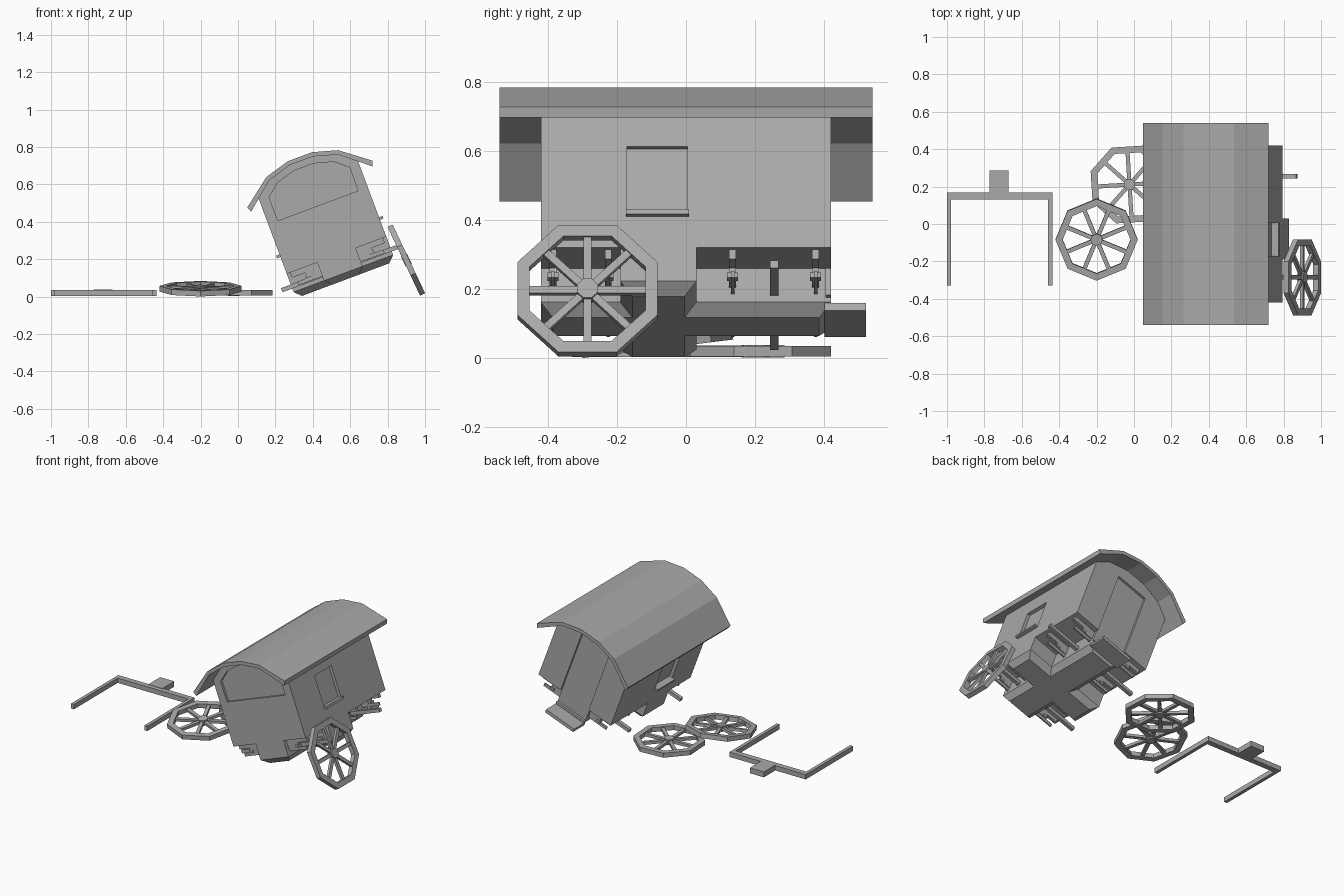
import bpy, bmesh, math
from mathutils import Matrix, Vector

if "Cube" in bpy.data.objects:
    bpy.data.objects.remove(bpy.data.objects["Cube"])

grey = bpy.data.materials.new("plain grey")
grey.use_nodes = True
COLOUR = (0.4, 0.4, 0.4, 1)
grey.diffuse_color = COLOUR
grey.node_tree.nodes["Principled BSDF"].inputs["Base Color"].default_value = COLOUR

# Frame of the tilted wagon: its underside centre is the origin
WAGON = Matrix.Translation((0.572, 0, 0.1)) @ Matrix.Rotation(math.radians(-20.5), 4, 'Y')
PLANES = {"xy": lambda a, b, c: (a, b, c),
          "xz": lambda a, b, c: (a, c, b),
          "yz": lambda a, b, c: (c, a, b)}


def add_prism(bm, outline, lo, hi, plane="xy"):
    """Extrude an outline drawn in a plane from lo to hi; return the lo face."""
    place = PLANES[plane]
    rings = [[bm.verts.new(place(a, b, c)) for a, b in outline] for c in (lo, hi)]
    low = bm.faces.new(rings[0])
    bm.faces.new(rings[1])
    n = len(outline)
    for i in range(n):
        j = (i + 1) % n
        bm.faces.new((rings[0][i], rings[0][j], rings[1][j], rings[1][i]))
    return low


def rect(a0, a1, b0, b1):
    return [(a0, b0), (a1, b0), (a1, b1), (a0, b1)]


def add_box(bm, x, y, z):
    add_prism(bm, rect(*x, *y), *z)


def finish(name, bm, matrix=Matrix.Identity(4)):
    bmesh.ops.recalc_face_normals(bm, faces=bm.faces)
    mesh = bpy.data.meshes.new(name)
    bm.to_mesh(mesh)
    bm.free()
    mesh.materials.append(grey)
    obj = bpy.data.objects.new(name, mesh)
    obj.matrix_world = matrix
    bpy.context.collection.objects.link(obj)
    return obj


def prism(name, outline, lo, hi, plane="xy", matrix=WAGON):
    bm = bmesh.new()
    add_prism(bm, outline, lo, hi, plane)
    return finish(name, bm, matrix)


def box(name, x, y, z, matrix=WAGON):
    return prism(name, rect(*x, *y), *z, matrix=matrix)


def cut(target, cutter):
    mod = target.modifiers.new("recess", 'BOOLEAN')
    mod.operation, mod.solver, mod.object = 'DIFFERENCE', 'EXACT', cutter
    bpy.context.view_layer.update()
    bpy.context.view_layer.objects.active = target
    bpy.ops.object.modifier_apply(modifier=mod.name)


def mirrored(half):
    """Complete a right-hand outline, listed towards the centre, with its left half."""
    return half + [(-a, b) for a, b in reversed(half)]


# Wagon body with an arched top
body = prism("wagon_body", mirrored([(0.284, 0.129), (0.284, 0.562), (0.2, 0.632), (0.07, 0.67)]),
             -0.42, 0.42, "xz")

# Cross-shaped undercarriage with a chamfered underside
quarter = [(0.11, -0.42), (0.11, -0.19), (0.284, -0.19), (0.284, 0.03), (0.11, 0.03), (0.11, 0.42)]
bm = bmesh.new()
under = add_prism(bm, mirrored(quarter), 0.025, 0.135)
bmesh.ops.recalc_face_normals(bm, faces=bm.faces)
bmesh.ops.inset_region(bm, faces=[under], thickness=0.035, depth=0.035, use_even_offset=True)
undercarriage = finish("undercarriage", bm, WAGON)

# Recesses: front opening, back door and side windows
cutters = [
    prism("front_cutter", mirrored([(0.228, 0.412), (0.23, 0.545), (0.16, 0.603), (0.055, 0.632)]),
          -0.5, -0.405, "xz"),
    prism("door_cutter", rect(-0.11, 0.11, 0.04, 0.585), 0.405, 0.5, "xz"),
    prism("left_window_cutter", rect(-0.17, 0.005, 0.235, 0.44), 0.264, 0.4, "yz"),
    prism("right_window_cutter", rect(-0.17, 0.005, 0.235, 0.44), -0.4, -0.264, "yz"),
]
for cutter in cutters:
    cutter.hide_render = True
    cut(body, cutter)
cut(undercarriage, cutters[1])
for cutter in cutters:
    bpy.data.objects.remove(cutter)

# Roof shell with overhangs
outer = mirrored([(0.358, 0.535), (0.205, 0.652), (0.07, 0.691)])
inner = mirrored([(0.346, 0.507), (0.197, 0.63), (0.067, 0.668)])
prism("roof", outer + inner[::-1], -0.54, 0.54, "xz")

# Back step
box("back_step", (-0.11, 0.11), (0.40, 0.52), (0.0, 0.022))

# Sills, axles and stepped spring brackets on both sides
for side, s in (("left", 1), ("right", -1)):
    def span(a, b):
        return sorted((s * a, s * b))

    box(side + "_window_sill", span(0.26, 0.304), (-0.174, 0.009), (0.225, 0.24))
    for end, axle_y, bracket_ys in (("front", -0.285, (-0.385, -0.225)),
                                    ("back", 0.255, (0.135, 0.375))):
        box(f"{end}_{side}_axle", span(0.1, 0.34), (axle_y - 0.012, axle_y + 0.012), (0.045, 0.068))
        bm = bmesh.new()
        for y in bracket_ys:
            w = 0.01
            add_box(bm, span(0.1, 0.265), (y - w, y + w), (0.1, 0.132))
            add_box(bm, span(0.1, 0.19), (y - w, y + w), (0.07, 0.1))
            add_box(bm, span(0.1, 0.245), (y - w / 2, y + w / 2), (0.05, 0.07))
            add_box(bm, span(0.165, 0.195), (y - 1.6 * w, y + 1.6 * w), (0.07, 0.085))
        finish(f"{end}_{side}_brackets", bm, WAGON)


# Eight-sided wheels with eight spokes
def octagon(apothem, phase=0.0):
    r = apothem / math.cos(math.pi / 8)
    angles = [phase + math.pi / 8 + i * math.pi / 4 for i in range(8)]
    return [(r * math.cos(t), r * math.sin(t)) for t in angles]


def wheel(name, centre, tilt, axis, spin):
    bm = bmesh.new()
    out, inn = octagon(0.203), octagon(0.168)
    half = 0.015
    loops = [[bm.verts.new((a, b, z)) for a, b in pts]
             for pts, z in ((out, -half), (out, half), (inn, half), (inn, -half))]
    for k in range(4):
        p, q = loops[k], loops[(k + 1) % 4]
        for i in range(8):
            j = (i + 1) % 8
            bm.faces.new((p[i], p[j], q[j], q[i]))
    add_prism(bm, octagon(0.03), -0.018, 0.018)
    for i in range(8):
        turn = Matrix.Rotation(i * math.pi / 4, 2)
        bar = [turn @ Vector(p) for p in rect(0.02, 0.172, -0.011, 0.011)]
        add_prism(bm, bar, -0.009, 0.009)
    finish(name, bm, Matrix.Translation(centre) @ Matrix.Rotation(math.radians(tilt), 4, axis)
           @ Matrix.Rotation(math.radians(spin), 4, 'Z'))


wheel("leaning_wheel", (0.9, -0.285, 0.195), 64.7, 'Y', 0)
wheel("fallen_wheel_upper", (-0.2, -0.083, 0.042), 7, 'X', 22.5)
wheel("fallen_wheel_lower", (-0.024, 0.211, 0.02), 0, 'X', 3.5)

# Detached pulling shafts lying on the ground
bm = bmesh.new()
for x in (-1.0, -0.459):
    add_box(bm, (x, x + 0.022), (-0.33, 0.14), (0.004, 0.036))
add_box(bm, (-1.0, -0.437), (0.131, 0.168), (0.004, 0.036))
add_box(bm, (-0.773, -0.67), (0.16, 0.285), (0.002, 0.038))
finish("shafts", bm)
